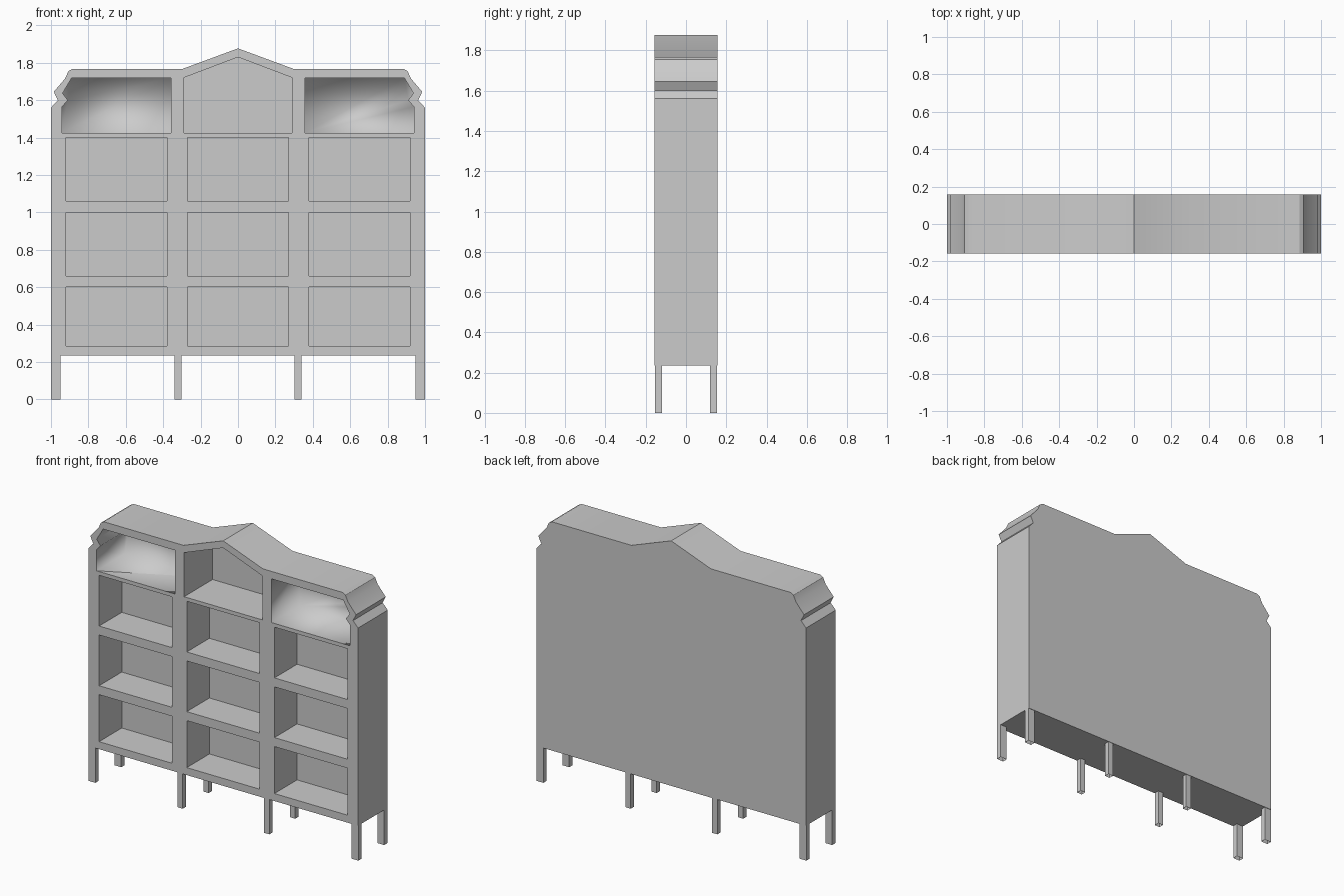
import bpy, bmesh, math

if "Cube" in bpy.data.objects:
    bpy.data.objects.remove(bpy.data.objects["Cube"])

W, D = 1.0, 0.157          # half width, half depth
BASE = 0.235               # underside of the cabinet

wood = bpy.data.materials.new("plain grey")
wood.diffuse_color = (0.6, 0.6, 0.6, 1)
wood.use_nodes = True
wood.node_tree.nodes["Principled BSDF"].inputs["Base Color"].default_value = wood.diffuse_color


def prism(bm, profile, y0, y1):
    """Extrude an x/z profile along y."""
    face = bm.faces.new([bm.verts.new((x, y0, z)) for x, z in profile])
    res = bmesh.ops.extrude_face_region(bm, geom=[face])
    verts = [g for g in res["geom"] if isinstance(g, bmesh.types.BMVert)]
    bmesh.ops.translate(bm, verts=verts, vec=(0, y1 - y0, 0))


def finish(bm, name):
    bmesh.ops.recalc_face_normals(bm, faces=bm.faces)
    me = bpy.data.meshes.new(name)
    bm.to_mesh(me)
    bm.free()
    me.materials.append(wood)
    ob = bpy.data.objects.new(name, me)
    bpy.context.collection.objects.link(ob)
    return ob


def rect(x0, x1, z0, z1):
    return [(x0, z0), (x1, z0), (x1, z1), (x0, z1)]


# Cabinet body: mirrored outline with notched shoulders and a peaked top
half = [(W, BASE), (W, 1.56), (0.963, 1.60), (0.985, 1.645), (0.925, 1.715),
        (0.907, 1.755), (0.885, 1.768), (0.295, 1.768)]
outline = half + [(0, 1.877)] + [(-x, z) for x, z in reversed(half)]
bm = bmesh.new()
prism(bm, outline, -D, D)
cabinet = finish(bm, "cabinet_body")

# Compartments: three rows of three, plus the shaped top row
bm = bmesh.new()
FRONT = -D - 0.05
for z0, z1 in ((0.285, 0.60), (0.66, 1.0), (1.06, 1.40)):
    for x0, x1 in ((-0.92, -0.38), (-0.27, 0.27), (0.38, 0.92)):
        prism(bm, rect(x0, x1, z0, z1), FRONT, 0.083)
prism(bm, [(-0.29, 1.425), (0.29, 1.425), (0.29, 1.72), (0, 1.83), (-0.29, 1.72)],
      FRONT, 0.145)
shoulder = [(0.357, 1.425), (0.94, 1.425), (0.94, 1.565), (0.91, 1.60),
            (0.938, 1.637), (0.89, 1.718), (0.357, 1.718)]
for s in (-1, 1):
    prism(bm, [(s * x, z) for x, z in shoulder], FRONT, 0.14)
cutter = finish(bm, "compartment_cutter")
cutter.hide_render = True

mod = cabinet.modifiers.new("compartments", 'BOOLEAN')
mod.operation = 'DIFFERENCE'
mod.solver = 'EXACT'
mod.object = cutter
bpy.context.view_layer.objects.active = cabinet
cabinet.select_set(True)
bpy.ops.object.modifier_apply(modifier=mod.name)
bpy.data.objects.remove(cutter)
bpy.ops.object.shade_smooth_by_angle(angle=math.radians(30))

# The upper side compartments are softly shaded inside
bm = bmesh.new()
bm.from_mesh(cabinet.data)


def in_pocket(f):
    c = f.calc_center_median()
    return (0.35 < abs(c.x) < 0.945 and 1.42 < c.z < 1.725
            and -D + 0.01 < c.y < D - 0.01)


for e in bm.edges:
    if len(e.link_faces) == 2 and all(in_pocket(f) for f in e.link_faces):
        e.smooth = True
bm.to_mesh(cabinet.data)
bm.free()

# Legs: four along the front, four along the back, open underneath
for label, y0, y1 in (("front", -0.154, -0.12), ("back", 0.12, 0.154)):
    bm = bmesh.new()
    for x0, x1 in ((-W, -0.95), (-0.34, -0.302), (0.302, 0.34), (0.95, W)):
        prism(bm, rect(x0, x1, 0, BASE), y0, y1)
    bmesh.ops.recalc_face_normals(bm, faces=bm.faces)
    bottoms = [f for f in bm.faces if f.calc_center_median().z < 0.01]
    bmesh.ops.delete(bm, geom=bottoms, context='FACES_ONLY')
    finish(bm, label + "_legs")
